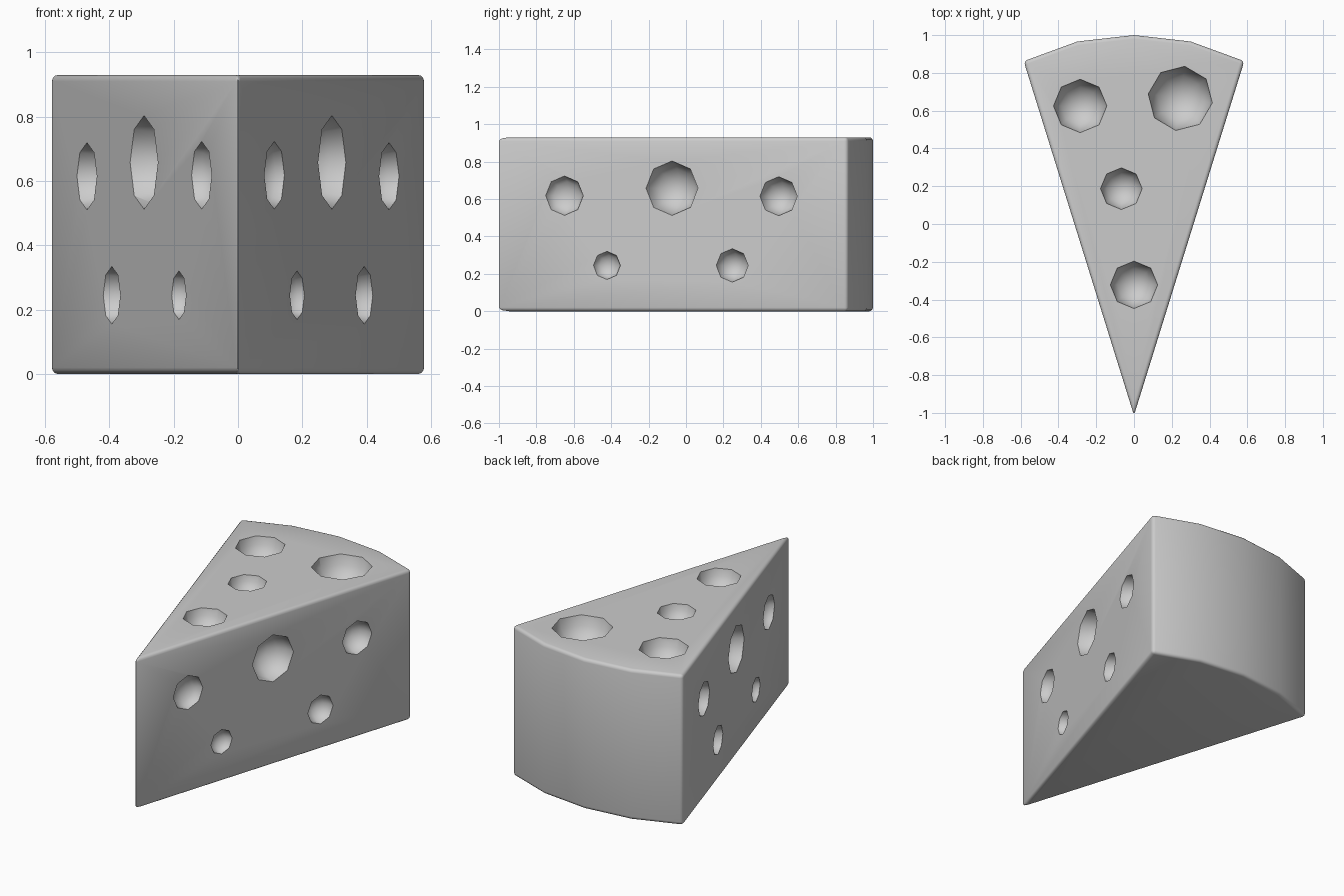
import bpy, bmesh, math
from mathutils import Matrix, Vector

if "Cube" in bpy.data.objects:
    bpy.data.objects.remove(bpy.data.objects["Cube"])

H = 0.93
TIP_Y, CORNER = -1.013, (0.584, 0.862)

# cheese wedge: extruded outline with rounded edges
outline = [(0, TIP_Y), CORNER, (0.30, 0.966), (0, 1.0), (-0.30, 0.966), (-CORNER[0], CORNER[1])]
bm = bmesh.new()
base = bm.faces.new([bm.verts.new((x, y, 0)) for x, y in outline])
ext = bmesh.ops.extrude_face_region(bm, geom=[base])
for v in ext["geom"]:
    if isinstance(v, bmesh.types.BMVert):
        v.co.z = H
bmesh.ops.recalc_face_normals(bm, faces=bm.faces)
sharp = [e for e in bm.edges if e.calc_face_angle() > math.radians(30)]
bmesh.ops.bevel(bm, geom=sharp, offset=0.02, offset_type='OFFSET', segments=3,
                profile=0.5, affect='EDGES', clamp_overlap=True)
me = bpy.data.meshes.new("cheese_wedge")
bm.to_mesh(me)
bm.free()
wedge = bpy.data.objects.new("cheese_wedge", me)
bpy.context.collection.objects.link(wedge)

# hole cutters: eight-sided bowls, all in one mesh
cut = bmesh.new()


def bowl(center, normal, up, r, depth=0.95):
    z = Vector(normal).normalized()
    x = Vector(up)
    y = z.cross(x)
    rot = Matrix((x, y, z)).transposed().to_4x4()
    m = Matrix.Translation(Vector(center) + z * 0.003) @ rot @ Matrix.Diagonal((r, r, r * depth, 1))
    bmesh.ops.create_uvsphere(cut, u_segments=8, v_segments=8, radius=1, matrix=m)


# top holes: x, y, radius, turn
for x, y, r, turn in [(-0.285, 0.625, 0.142, 0), (0.245, 0.665, 0.172, -8),
                      (-0.067, 0.187, 0.111, 0), (0, -0.322, 0.126, 0)]:
    a = math.radians(90 + turn)
    bowl((x, y, H), (0, 0, 1), (math.cos(a), math.sin(a), 0), r)

# side holes, mirrored: y, z, radius, depth
dx, dy = CORNER[0], CORNER[1] - TIP_Y
for y, z, r, d in [(-0.65, 0.618, 0.106, 0.7), (-0.075, 0.658, 0.146, 0.95),
                   (0.495, 0.615, 0.105, 0.95), (-0.423, 0.245, 0.076, 0.8),
                   (0.247, 0.245, 0.090, 0.95)]:
    for s in (1, -1):
        bowl((s * dx * (y - TIP_Y) / dy, y, z), (s * dy, -dx, 0), (0, 0, 1), r, d)

cme = bpy.data.meshes.new("hole_cutter")
cut.to_mesh(cme)
cut.free()
cutter = bpy.data.objects.new("hole_cutter", cme)
bpy.context.collection.objects.link(cutter)

# carve the holes and smooth
mod = wedge.modifiers.new("holes", 'BOOLEAN')
mod.operation = 'DIFFERENCE'
mod.solver = 'EXACT'
mod.object = cutter
bpy.context.view_layer.objects.active = wedge
wedge.select_set(True)
bpy.ops.object.modifier_apply(modifier=mod.name)
bpy.data.objects.remove(cutter)
bpy.ops.object.shade_smooth_by_angle(angle=math.radians(50))
